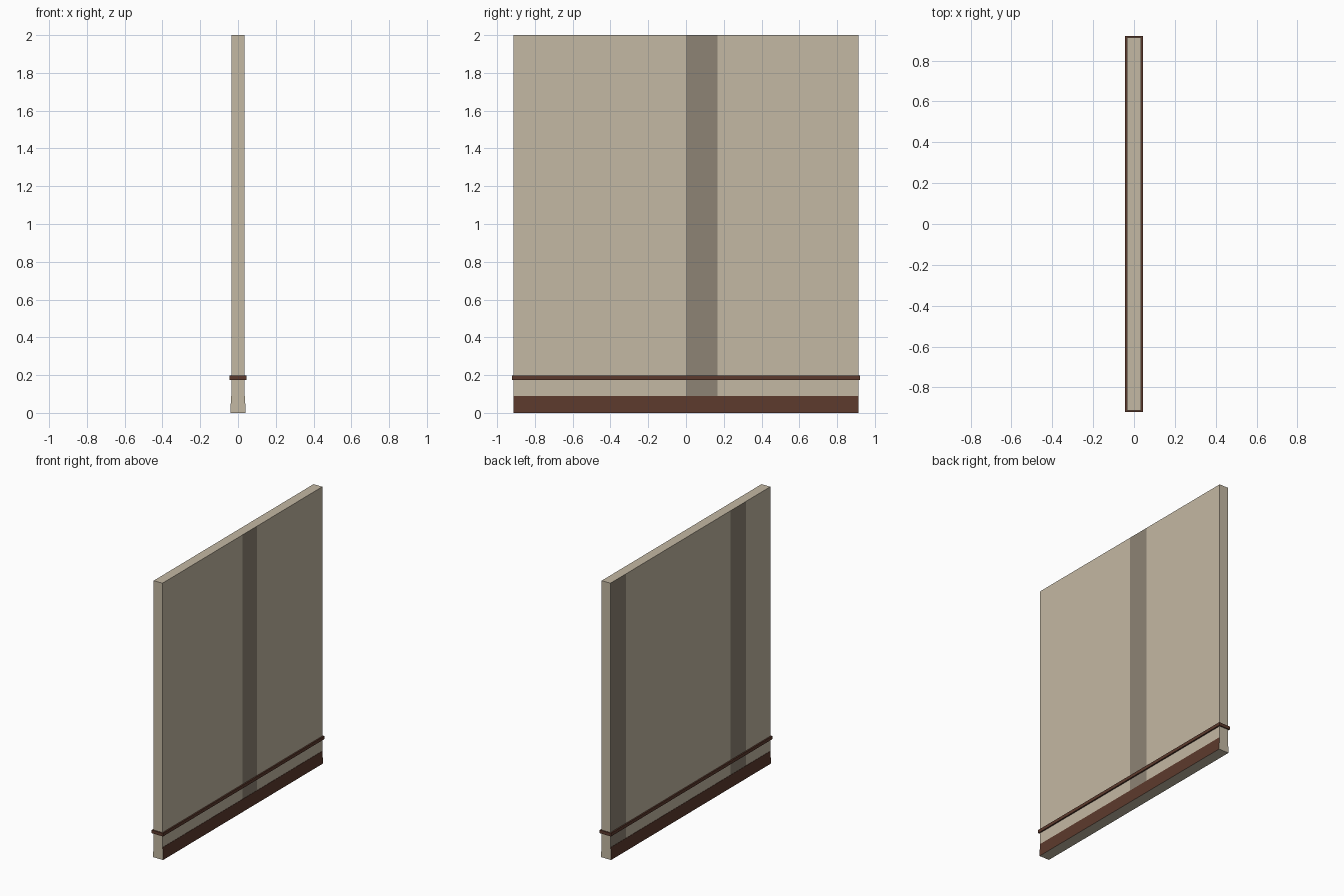
import bpy, bmesh

if "Cube" in bpy.data.objects:
    bpy.data.objects.remove(bpy.data.objects["Cube"])

def material(name, rgb):
    m = bpy.data.materials.new(name)
    m.diffuse_color = (*rgb, 1)
    m.use_nodes = True
    m.node_tree.nodes["Principled BSDF"].inputs["Base Color"].default_value = m.diffuse_color
    return m

PLASTER = material("beige plaster", (0.552, 0.479, 0.366))
STRIPE = material("grey brown stripe", (0.266, 0.231, 0.178))
BROWN = material("dark brown trim", (0.108, 0.042, 0.026))

def finish(bm, name, mats):
    bmesh.ops.recalc_face_normals(bm, faces=bm.faces[:])
    me = bpy.data.meshes.new(name)
    bm.to_mesh(me)
    bm.free()
    for m in mats:
        me.materials.append(m)
    ob = bpy.data.objects.new(name, me)
    bpy.context.collection.objects.link(ob)
    return ob

# Wall panel: half profile mirrored, with a slightly flared skirting at the foot
HALF_Y = 0.913
BASE_Z = 0.09
half = [(0.04, 0), (0.037, BASE_Z), (0.035, BASE_Z), (0.035, 2.0)]
profile = half + [(-x, z) for x, z in reversed(half)]
bm = bmesh.new()
front = bm.faces.new([bm.verts.new((x, -HALF_Y, z)) for x, z in profile])
ext = bmesh.ops.extrude_face_region(bm, geom=[front], use_keep_orig=True)
bmesh.ops.translate(bm, vec=(0, 2 * HALF_Y, 0),
                    verts=[g for g in ext["geom"] if isinstance(g, bmesh.types.BMVert)])
bmesh.ops.recalc_face_normals(bm, faces=bm.faces[:])

# Cut the painted stripes into each side, then colour by side and position
stripes = {1: [(0.0, 0.168)], -1: [(0.735, HALF_Y), (-0.635, -0.46)]}
for side, bands in stripes.items():
    for y in (v for band in bands for v in band if abs(v) < HALF_Y):
        faces = [f for f in bm.faces if f.normal.x * side > 0.5]
        geom = faces + list({e for f in faces for e in f.edges}) \
            + list({v for f in faces for v in f.verts})
        bmesh.ops.bisect_plane(bm, geom=geom, plane_co=(0, y, 0), plane_no=(0, 1, 0))
        bm.normal_update()
for f in bm.faces:
    c, n = f.calc_center_median(), f.normal
    if abs(n.y) > 0.5:
        continue
    if c.z < BASE_Z + 0.001 and n.z > -0.5:
        f.material_index = 2
    elif abs(n.x) > 0.5:
        side = 1 if n.x > 0 else -1
        if any(a < c.y < b for a, b in stripes[side]):
            f.material_index = 1
finish(bm, "wall_panel", [PLASTER, STRIPE, BROWN])

# Trim rail running round all four sides
bm = bmesh.new()
bmesh.ops.create_cube(bm, size=1)
bmesh.ops.scale(bm, vec=(0.09, 1.842, 0.023), verts=bm.verts[:])
bmesh.ops.translate(bm, vec=(0, 0, 0.186), verts=bm.verts[:])
finish(bm, "trim_rail", [BROWN])
